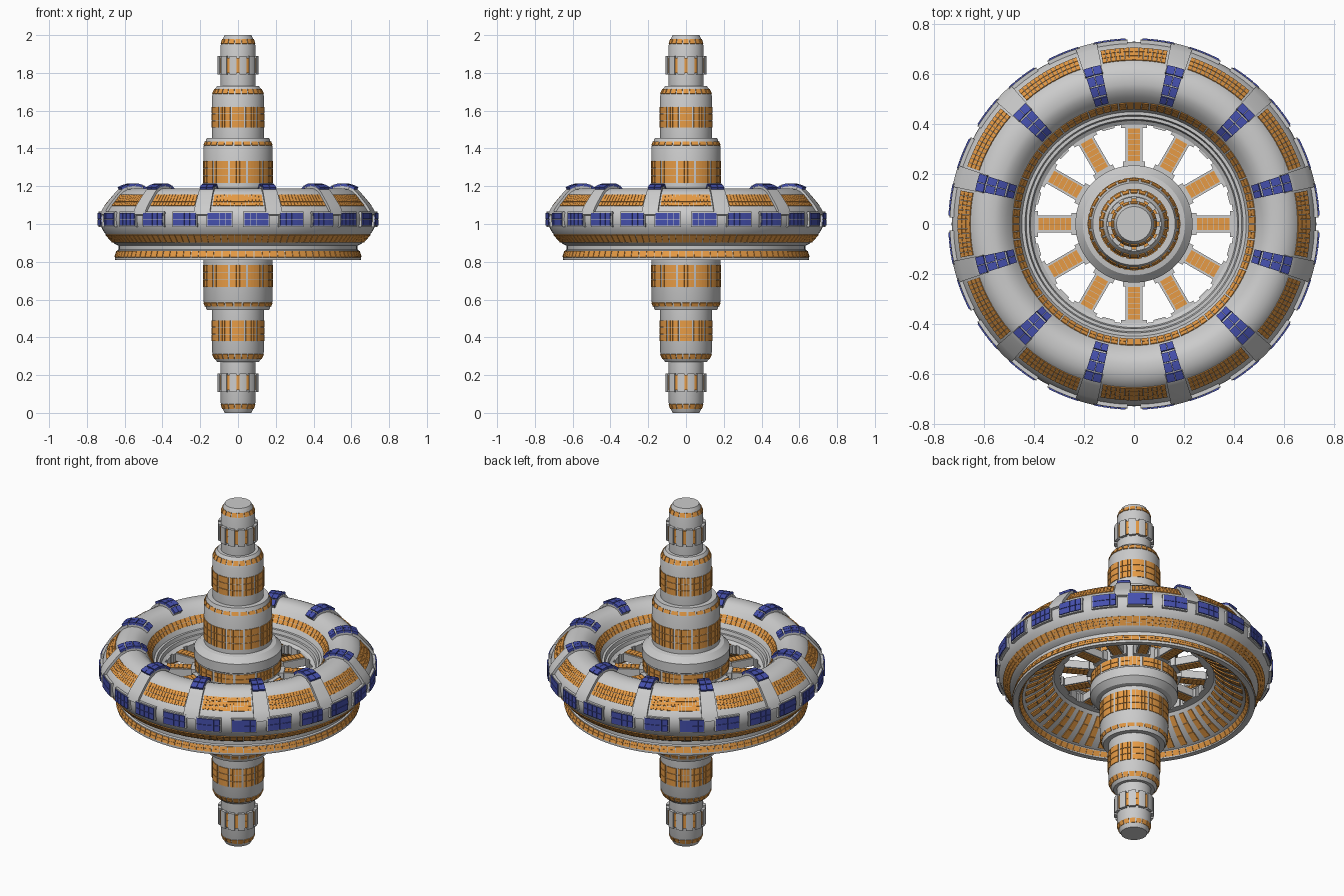
import bpy, bmesh
from math import cos, sin, pi, radians, ceil, hypot

if "Cube" in bpy.data.objects:
    bpy.data.objects.remove(bpy.data.objects["Cube"])


def material(name, rgb):
    m = bpy.data.materials.new(name)
    m.diffuse_color = (*rgb, 1)
    m.use_nodes = True
    m.node_tree.nodes["Principled BSDF"].inputs["Base Color"].default_value = m.diffuse_color
    return m


ORANGE = material("orange", (0.8, 0.33, 0.06))
BLUE = material("blue", (0.06, 0.08, 0.42))


def finish(name, bm, mat):
    bmesh.ops.remove_doubles(bm, verts=bm.verts, dist=1e-5)
    bmesh.ops.recalc_face_normals(bm, faces=bm.faces)
    me = bpy.data.meshes.new(name)
    bm.to_mesh(me)
    bm.free()
    ob = bpy.data.objects.new(name, me)
    bpy.context.collection.objects.link(ob)
    if mat:
        me.materials.append(mat)
    bpy.ops.object.select_all(action='DESELECT')
    ob.select_set(True)
    bpy.context.view_layer.objects.active = ob
    bpy.ops.object.shade_smooth_by_angle(angle=radians(28))
    return ob


def revolve(bm, prof, a0=0.0, a1=360.0, step=3.75):
    """Sweep an (r, z) profile round z; partial arcs get end caps."""
    full = a1 - a0 >= 360
    n = max(1, ceil((a1 - a0) / step - 1e-6))
    rings = []
    for i in range(n if full else n + 1):
        a = radians(a0 + (a1 - a0) * i / n)
        rings.append([bm.verts.new((r * cos(a), r * sin(a), z)) for r, z in prof])
    m = len(prof)
    for i in range(n):
        p, q = rings[i], rings[(i + 1) % len(rings)]
        for j in range(m if prof[0][0] > 0 else m - 1):
            k = (j + 1) % m
            bm.faces.new((p[j], p[k], q[k], q[j]))
    if not full:
        bm.faces.new(rings[0])
        bm.faces.new(rings[-1][::-1])


def shell(path, lo, hi):
    """Closed strip profile lying between two offsets of an open path."""
    a, b = [], []
    for i, (r, z) in enumerate(path):
        p, q = path[max(i - 1, 0)], path[min(i + 1, len(path) - 1)]
        d = hypot(q[0] - p[0], q[1] - p[1])
        nr, nz = -(q[1] - p[1]) / d, (q[0] - p[0]) / d
        a.append((r + nr * lo, z + nz * lo))
        b.append((r + nr * hi, z + nz * hi))
    return a + b[::-1]


def cut(path, t0, t1, n=2):
    """Resampled part of a path between two length fractions."""
    L = [hypot(b[0] - a[0], b[1] - a[1]) for a, b in zip(path, path[1:])]
    out = []
    for i in range(n + 1):
        s = (t0 + (t1 - t0) * i / n) * sum(L)
        for k, l in enumerate(L):
            if s <= l or k == len(L) - 1:
                f = s / l
                a, b = path[k], path[k + 1]
                out.append((a[0] + (b[0] - a[0]) * f, a[1] + (b[1] - a[1]) * f))
                break
            s -= l
    return out


def arcs(count, width, start=0.0):
    return [(start + 360 / count * i - width / 2, start + 360 / count * i + width / 2)
            for i in range(count)]


def tiles(name, paths, spans, rows, cols, mat, hi=0.004, lo=-0.004, gap=0.08):
    """Grid of thin tiles following each path over each angular span."""
    bm = bmesh.new()
    for path in paths:
        for a0, a1 in spans:
            w = (a1 - a0) / cols
            for c in range(cols):
                for r in range(rows):
                    sec = cut(path, (r + gap / 2) / rows, (r + 1 - gap / 2) / rows,
                              2 if len(path) > 2 else 1)
                    revolve(bm, shell(sec, lo, hi), a0 + w * (c + gap / 2),
                            a0 + w * (c + 1 - gap / 2))
    return finish(name, bm, mat)


def both(path):
    """A path above the mid plane (given as height from z=1) and its mirror."""
    return [[(r, 1 + z) for r, z in path], [(r, 1 - z) for r, z in path[::-1]]]


# Central spine and hub: stepped drums mirrored about z = 1
half = [(0, 1), (.07, 1), (.078, .985), (.092, .945), (.092, .73), (.11, .73), (.122, .715),
        (.137, .68), (.137, .455), (.165, .455), (.172, .435), (.182, .41), (.182, .19),
        (.205, .185), (.235, .155), (.235, .10), (.228, .095), (.228, .015)]
up, down = both(half)
bm = bmesh.new()
revolve(bm, up + down)
finish("spine", bm, None)

# Orange window bands on the spine
tiles("wide_drum_windows", both([(.182, .335), (.182, .215)]), arcs(12, 27, 0), 3, 5, ORANGE)
tiles("middle_drum_windows", both([(.137, .62), (.137, .51)]), arcs(12, 26, 0), 3, 4, ORANGE)
tiles("hub_windows", both([(.228, .09), (.228, .035)]), arcs(12, 27, 15), 2, 5, ORANGE)
tiles("wide_bevel_lights", both([(.172, .435), (.18, .415)]), arcs(24, 13), 1, 1, ORANGE)
tiles("middle_bevel_lights", both([(.122, .715), (.134, .688)]), arcs(24, 13), 1, 1, ORANGE)
tiles("tip_lights", both([(.08, .978), (.089, .953)]), arcs(16, 20), 1, 1, ORANGE)

# End collars: orange drum behind grey plates
tiles("collar_windows", both([(.092, .88), (.092, .80)]), arcs(12, 30), 2, 1, ORANGE, .01, -.01, .02)
tiles("collar_plates", both([(.092, .89), (.092, .79)]), arcs(12, 21, 15), 1, 1, None, .016, -.01, .02)

# Habitat ring: dished underside, flared skirt
ring = [(.40, .97), (.40, 1.02), (.415, 1.03), (.42, 1.05), (.432, 1.05), (.437, 1.07), (.45, 1.07),
        (.462, 1.095), (.488, 1.135), (.51, 1.16), (.535, 1.18), (.56, 1.188), (.59, 1.188),
        (.615, 1.183), (.64, 1.17), (.655, 1.155), (.705, 1.095), (.722, 1.07), (.73, 1.045),
        (.731, 1.02), (.728, .995), (.715, .965), (.70, .945), (.665, .905), (.65, .893),
        (.632, .885), (.632, .865), (.64, .86), (.652, .82), (.65, .81), (.62, .81), (.60, .845),
        (.585, .85), (.53, .88), (.475, .92), (.44, .955), (.43, .97)]
bm = bmesh.new()
revolve(bm, ring)
finish("habitat_ring", bm, None)

# Ring window bands
tiles("ring_upper_windows", [[(.655, 1.155), (.705, 1.095)]], arcs(12, 22), 3, 14, ORANGE)
tiles("ring_inner_windows", [[(.462, 1.095), (.488, 1.135)]], arcs(24, 14.6), 2, 4, ORANGE)
tiles("ring_lower_windows", [[(.70, .945), (.665, .905)]], arcs(24, 14.8), 3, 5, ORANGE)
tiles("skirt_windows", [[(.641, .857), (.651, .823)]], arcs(24, 14.8), 2, 4, ORANGE)
tiles("skirt_inner_windows", [[(.617, .815), (.602, .842)]], arcs(24, 14.8), 1, 4, ORANGE)
tiles("underside_ribs", [ring[32:36]], arcs(48, 3.8), 3, 1, ORANGE, .006, -.006, .05)

# Twelve straps over the ring, each with a solar panel on top
bm = bmesh.new()
for a0, a1 in arcs(12, 6.8, 15):
    revolve(bm, shell(ring[13:19], -.01, .014), a0, a1)
finish("ring_straps", bm, None)
bm = bmesh.new()
for a0, a1 in arcs(12, 6, 15):
    revolve(bm, shell(ring[9:14], -.01, .02), a0, a1)
finish("top_panel_mounts", bm, None)
tiles("top_solar_panels", [ring[9:15]], arcs(12, 6.4, 15), 4, 2, BLUE, .027, .012, .05)

# Solar panels round the rim on grey frames
rim = [(.731, 1.065), (.733, 1.025), (.731, .985)]
tiles("rim_panel_frames", [rim], arcs(24, 11, 7.5), 1, 1, None, .008, -.012, 0)
tiles("rim_solar_panels", [[(.732, 1.06), (.732, .99)]], arcs(24, 10, 7.5), 2, 4, BLUE, .013, 0, .06)


def box(bm, a, r0, r1, w, z0, z1):
    """Block lying along a radius at angle a."""
    c, s = cos(a), sin(a)
    v = [[bm.verts.new((r * c - t * s, r * s + t * c, z))
          for r, t in ((r0, -w / 2), (r1, -w / 2), (r1, w / 2), (r0, w / 2))] for z in (z0, z1)]
    bm.faces.new(v[0][::-1])
    bm.faces.new(v[1])
    for i in range(4):
        j = (i + 1) % 4
        bm.faces.new((v[0][i], v[0][j], v[1][j], v[1][i]))


# Twelve spokes with end brackets and window tiles above and below
spokes, windows = bmesh.new(), bmesh.new()
for k in range(12):
    a = k * pi / 6
    box(spokes, a, .22, .415, .068, .975, 1.02)
    box(spokes, a, .385, .42, .105, .97, 1.02)
    box(spokes, a, .22, .25, .09, .97, 1.025)
    box(spokes, a + pi / 12, .392, .42, .05, .97, 1.02)
    for i in range(6):
        r = .252 + i * .0222
        for z0, z1 in ((1.015, 1.025), (.97, .98)):
            box(windows, a, r, r + .0205, .05, z0, z1)
finish("spokes", spokes, None)
finish("spoke_windows", windows, ORANGE)
